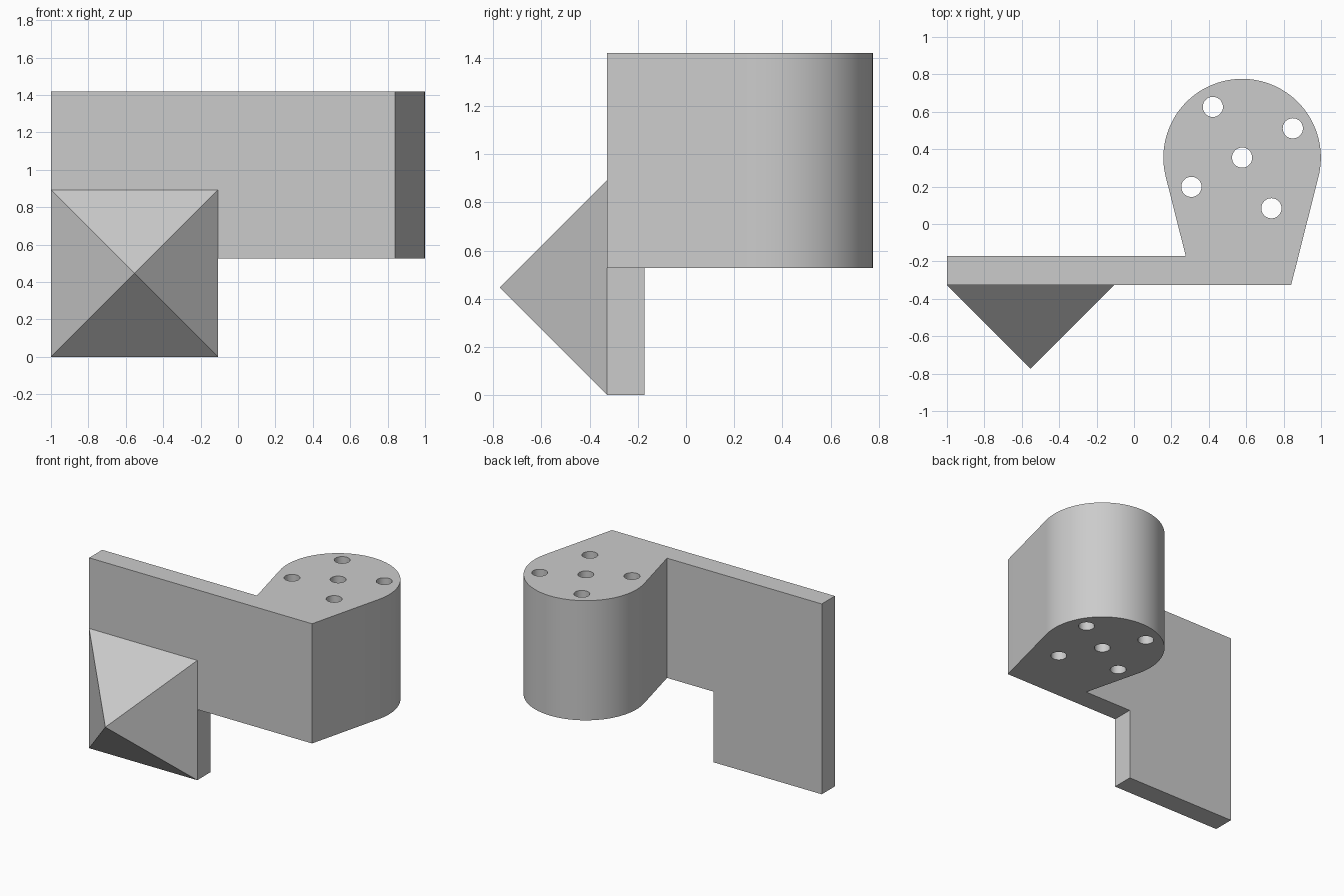
import bpy
import bmesh
from math import atan2, acos, cos, sin, hypot, pi, radians

cube = bpy.data.objects.get("Cube")
if cube:
    bpy.data.objects.remove(cube, do_unlink=True)

FRONT, BACK = -0.327, -0.172      # plate thickness in y
LOW, TOP = 0.527, 1.42            # height of the arm
SIDE = 0.893                      # pyramid base and tab width
CX, CY, R = 0.578, 0.355, 0.421   # round boss
CORNER = 0.84                     # front corner of the boss

grey = bpy.data.materials.new("plain grey")
grey.use_nodes = True
colour = (0.6, 0.6, 0.6, 1)
grey.diffuse_color = colour
grey.node_tree.nodes["Principled BSDF"].inputs["Base Color"].default_value = colour


def make_object(name, bm):
    bmesh.ops.recalc_face_normals(bm, faces=bm.faces)
    mesh = bpy.data.meshes.new(name)
    bm.to_mesh(mesh)
    bm.free()
    mesh.materials.append(grey)
    obj = bpy.data.objects.new(name, mesh)
    bpy.context.collection.objects.link(obj)
    return obj


def add_prism(bm, outline, z0, z1):
    face = bm.faces.new([bm.verts.new((x, y, z0)) for x, y in outline])
    top = bmesh.ops.extrude_face_region(bm, geom=[face])["geom"]
    verts = [v for v in top if isinstance(v, bmesh.types.BMVert)]
    bmesh.ops.translate(bm, verts=verts, vec=(0, 0, z1 - z0))


def arc(x, y, radius, start, end, steps):
    angles = [start + (end - start) * i / steps for i in range(steps + 1)]
    return [(x + radius * cos(a), y + radius * sin(a)) for a in angles]


def combine(target, tool, operation):
    mod = target.modifiers.new(tool.name, "BOOLEAN")
    mod.operation, mod.solver, mod.object = operation, "EXACT", tool
    bpy.context.view_layer.objects.active = target
    bpy.ops.object.modifier_apply(modifier=mod.name)
    bpy.data.objects.remove(tool, do_unlink=True)


# Arm: thin plate running into a boss with tangent sides
dx, dy = CORNER - CX, CY - FRONT
tilt = atan2(dy, dx) - acos(R / hypot(dx, dy))
lean = sin(tilt) / cos(tilt)
inner_x = 2 * CX - CORNER - lean * (BACK - FRONT)
outline = [(-1, FRONT), (CORNER, FRONT)]
outline += arc(CX, CY, R, -tilt, pi + tilt, 72)
outline += [(inner_x, BACK), (-1, BACK)]
bm = bmesh.new()
add_prism(bm, outline, LOW, TOP)
bracket = make_object("bracket", bm)

# Tab hanging below the plate
bm = bmesh.new()
add_prism(bm, [(-1, FRONT), (SIDE - 1, FRONT), (SIDE - 1, BACK), (-1, BACK)], 0, LOW + 0.1)
combine(bracket, make_object("lower_tab", bm), "UNION")

# Five through holes: one central, four around it
bm = bmesh.new()
centres = [(CX, CY)] + [(CX + 0.313 * cos(a), CY + 0.313 * sin(a))
                        for a in (radians(30 + 90 * i) for i in range(4))]
for x, y in centres:
    add_prism(bm, arc(x, y, 0.054, 0, 2 * pi, 32)[:-1], LOW - 0.1, TOP + 0.1)
combine(bracket, make_object("hole_cutter", bm), "DIFFERENCE")

# Merge leftover flat seams
bm = bmesh.new()
bm.from_mesh(bracket.data)
bmesh.ops.remove_doubles(bm, verts=bm.verts, dist=0.0001)
bmesh.ops.dissolve_limit(bm, angle_limit=radians(0.5), verts=bm.verts, edges=bm.edges)
bm.to_mesh(bracket.data)
bm.free()

bpy.ops.object.select_all(action="DESELECT")
bracket.select_set(True)
bpy.context.view_layer.objects.active = bracket
bpy.ops.object.shade_smooth_by_angle(angle=radians(13))

# Pyramid on the front of the tab
bm = bmesh.new()
half = SIDE / 2
base = [bm.verts.new((half - 1 + sx * half, FRONT, half + sz * half))
        for sx, sz in ((-1, -1), (1, -1), (1, 1), (-1, 1))]
tip = bm.verts.new((half - 1, FRONT - half, half))
bm.faces.new(base)
for i in range(4):
    bm.faces.new((base[i], base[(i + 1) % 4], tip))
make_object("front_pyramid", bm)
